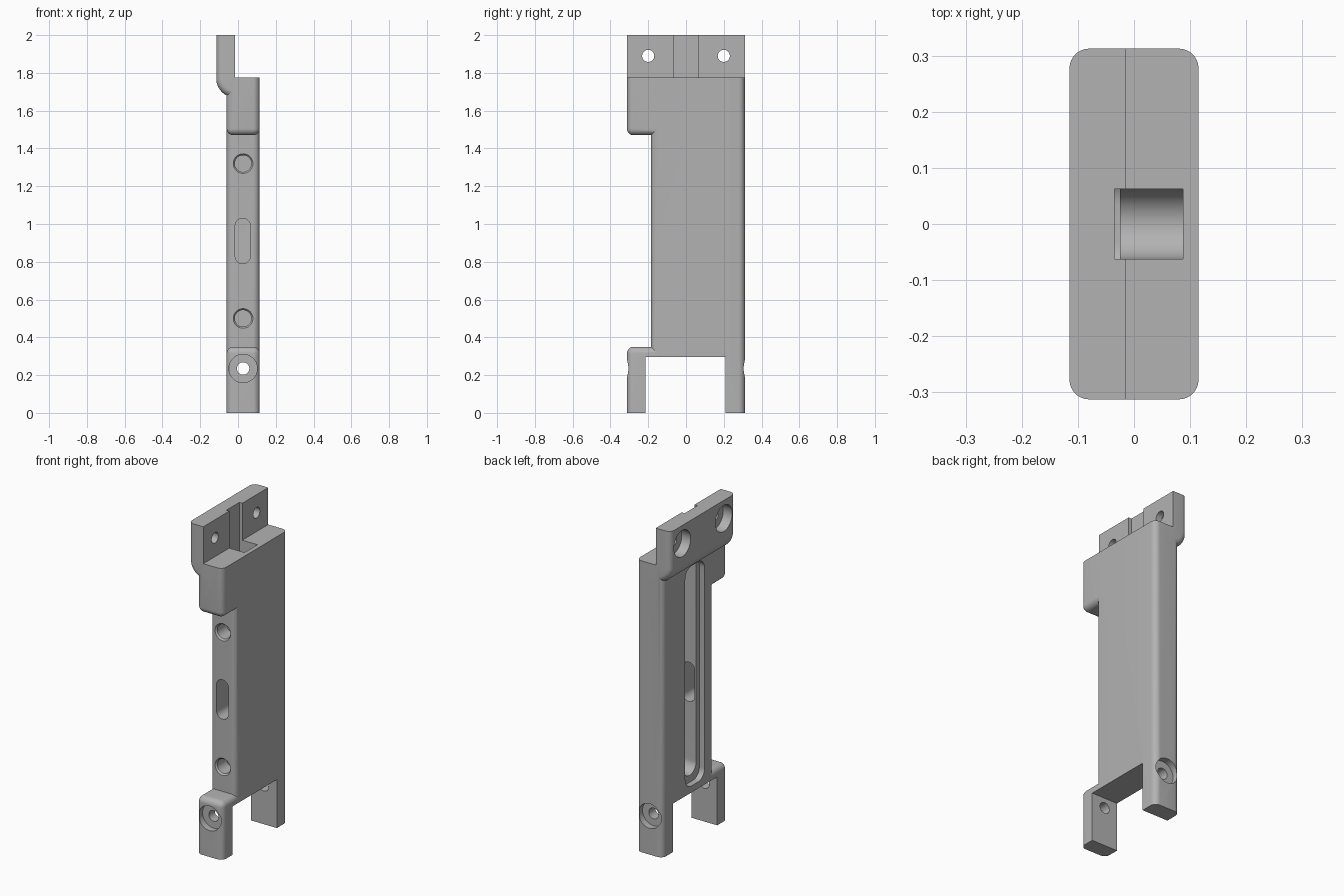
import bpy, bmesh, math
from mathutils import Matrix, Vector

if "Cube" in bpy.data.objects:
    bpy.data.objects.remove(bpy.data.objects["Cube"])

grey = bpy.data.materials.new("plain grey")
grey.use_nodes = True
grey.diffuse_color = (0.45, 0.45, 0.45, 1)
grey.node_tree.nodes["Principled BSDF"].inputs["Base Color"].default_value = (0.45, 0.45, 0.45, 1)

FILLET = 0.035
LEFT, RIGHT = 0.115, -0.06      # side faces of the main body
DEPTH = 0.3125                  # half depth
HOLE_X = 0.027


def make(name, bm):
    bmesh.ops.recalc_face_normals(bm, faces=bm.faces)
    mesh = bpy.data.meshes.new(name)
    bm.to_mesh(mesh)
    bm.free()
    mesh.materials.append(grey)
    obj = bpy.data.objects.new(name, mesh)
    bpy.context.collection.objects.link(obj)
    return obj


def box(name, low, high, rounded=None, radius=FILLET):
    """Box between two corners; edges whose midpoint passes 'rounded' get a fillet."""
    bm = bmesh.new()
    bmesh.ops.create_cube(bm, size=1)
    low, high = Vector(low), Vector(high)
    for v in bm.verts:
        v.co = [(a + b) / 2 + c * (b - a) for a, b, c in zip(low, high, v.co)]
    if rounded:
        # unit direction of each edge's midpoint within the box
        def place(e):
            m = (e.verts[0].co + e.verts[1].co) / 2
            return [round((2 * c - a - b) / (b - a)) for a, b, c in zip(low, high, m)]
        edges = [e for e in bm.edges if rounded(*place(e))]
        bmesh.ops.bevel(bm, geom=edges, offset=radius, segments=8, profile=0.5, affect='EDGES')
    return make(name, bm)


def prism(name, points, axis, start, end):
    """Extrude a closed outline along x or y; points are (y, z) or (x, z)."""
    bm = bmesh.new()
    place = (lambda p: (start, p[0], p[1])) if axis == 'X' else (lambda p: (p[0], start, p[1]))
    face = bm.faces.new([bm.verts.new(place(p)) for p in points])
    new = bmesh.ops.extrude_face_region(bm, geom=[face])["geom"]
    step = Vector((end - start, 0, 0) if axis == 'X' else (0, end - start, 0))
    bmesh.ops.translate(bm, vec=step, verts=[g for g in new if isinstance(g, bmesh.types.BMVert)])
    return make(name, bm)


def arc(cx, cz, r, a0, a1, n=14):
    return [(cx + r * math.cos(math.radians(a0 + (a1 - a0) * i / n)),
             cz + r * math.sin(math.radians(a0 + (a1 - a0) * i / n))) for i in range(n + 1)]


def drill(name, origin, direction, profile, sides=40):
    """Turned cutter; profile lists (distance along direction, radius)."""
    bm = bmesh.new()
    turn = Vector(direction).to_track_quat('Z', 'Y').to_matrix().to_4x4()
    rings = []
    for t, r in profile:
        ring = [bm.verts.new((r * math.cos(a), r * math.sin(a), t))
                for a in (2 * math.pi * i / sides for i in range(sides))]
        rings.append(ring)
    for a, b in zip(rings, rings[1:]):
        for i in range(sides):
            j = (i + 1) % sides
            bm.faces.new((a[i], a[j], b[j], b[i]))
    bm.faces.new(rings[0])
    bm.faces.new(rings[-1])
    bm.transform(Matrix.Translation(origin) @ turn)
    return make(name, bm)


def combine(target, tool, operation):
    mod = target.modifiers.new(tool.name, 'BOOLEAN')
    mod.operation, mod.object, mod.solver = operation, tool, 'EXACT'
    with bpy.context.temp_override(object=target, active_object=target):
        bpy.ops.object.modifier_apply(modifier=mod.name)
    bpy.data.objects.remove(tool)


# Main column with rounded upright edges
body = box("bracket_body", (RIGHT, -0.185, 0), (LEFT, DEPTH, 1.775),
           lambda x, y, z: z == 0)

# Gap between the legs, cut before the front leg is added
combine(body, box("leg_gap", (-1, -1, -1), (1, 0.21, 0.295)), 'DIFFERENCE')

# Upper front block and front leg
front_edges = lambda x, y, z: z == 0 and y == -1
combine(body, box("upper_block", (RIGHT, -DEPTH, 1.47), (LEFT, 0.0, 1.775),
                  lambda x, y, z: front_edges(x, y, z) or (z == -1 and y < 1)), 'UNION')
leg = box("front_leg", (RIGHT, -DEPTH, 0), (LEFT, 0.0, 0.35),
          lambda x, y, z: front_edges(x, y, z) or (z == 1 and y < 1))
combine(leg, box("leg_gap", (-1, -0.215, -1), (1, 1, 0.295)), 'DIFFERENCE')
combine(body, leg, 'UNION')

# Offset mounting tab with curved underside and rounded ends
outline = [(-0.015, 2.0), (-0.115, 2.0)] + arc(-0.015, 1.77, 0.1, 180, 270) + [(0.03, 1.67), (0.03, 1.775), (-0.015, 1.775)]
tab = prism("mounting_tab", outline, 'Y', -DEPTH, DEPTH)
bm = bmesh.new()
bm.from_mesh(tab.data)
ends = [e for e in bm.edges
        if abs(e.verts[0].co.y - e.verts[1].co.y) < 0.001
        and all(v.co.x < -0.016 or v.co.z < 1.68 for v in e.verts)
        and all(v.co.x < 0.02 for v in e.verts)]
bmesh.ops.bevel(bm, geom=ends, offset=FILLET, segments=8, profile=0.5, affect='EDGES')
bm.to_mesh(tab.data)
bm.free()
combine(body, tab, 'UNION')

# Deep groove open at the top, with a round lower end
half = 0.0625
groove = arc(0, 0.44, half, 180, 360, 24) + [(half, 2.2), (-half, 2.2)]
combine(body, prism("groove", groove, 'X', -0.035, 0.087), 'DIFFERENCE')

# Shallow cover recess around the groove
combine(body, box("cover_recess", (-0.3, -0.093, 0.335), (-0.025, 0.093, 1.675),
                  lambda x, y, z: x == 0, 0.06), 'DIFFERENCE')

# Front slot opening into the groove
slot = arc(HOLE_X - 0.002, 0.99, 0.04, 0, 180) + arc(HOLE_X - 0.002, 0.83, 0.04, 180, 360)
combine(body, prism("front_slot", slot, 'Y', -0.4, 0.0), 'DIFFERENCE')

# Blind chamfered front holes
for z in (0.5, 1.32):
    combine(body, drill("front_hole", (HOLE_X, -0.185, z), (0, 1, 0),
                        [(-0.01, 0.052), (0, 0.052), (0.01, 0.044), (0.1, 0.044)]), 'DIFFERENCE')

# Counterbored screw holes through both legs
for side in (-1, 1):
    combine(body, drill("leg_hole", (HOLE_X, side * DEPTH, 0.235), (0, -side, 0),
                        [(-0.05, 0.075), (0.04, 0.075), (0.04, 0.033), (0.2, 0.033)]), 'DIFFERENCE')

# Counterbored screw holes through the tab
for y in (-0.2, 0.2):
    combine(body, drill("tab_hole", (-0.115, y, 1.89), (1, 0, 0),
                        [(-0.05, 0.08), (0.06, 0.08), (0.06, 0.032), (0.2, 0.032)]), 'DIFFERENCE')

# Smooth fillets, crisp edges
bpy.ops.object.select_all(action='DESELECT')
body.select_set(True)
bpy.context.view_layer.objects.active = body
bpy.ops.object.shade_smooth_by_angle(angle=math.radians(30))
